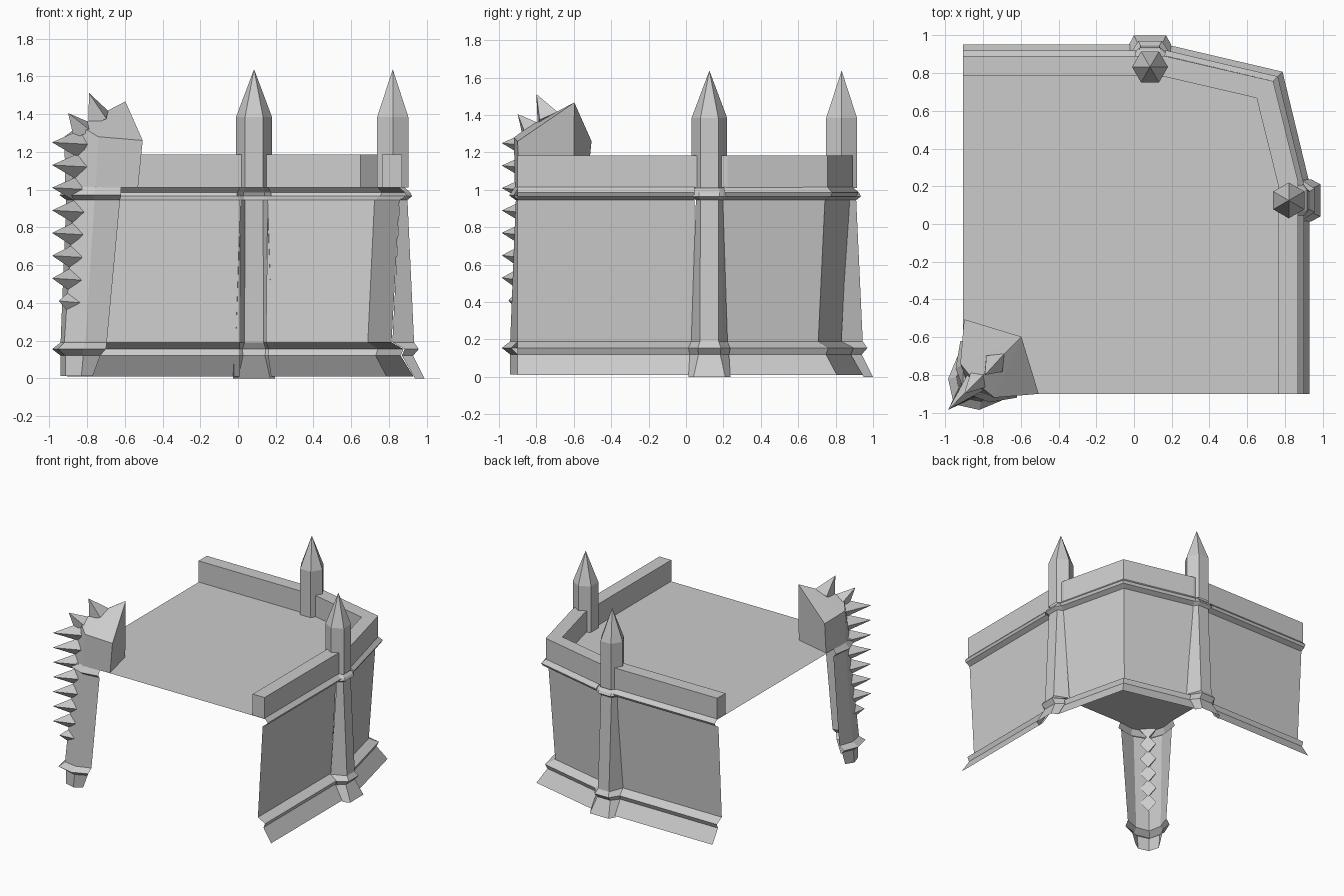
import bpy, math
from mathutils import Vector

if "Cube" in bpy.data.objects:
    bpy.data.objects.remove(bpy.data.objects["Cube"])


def make(name, verts, faces):
    me = bpy.data.meshes.new(name)
    me.from_pydata([tuple(v) for v in verts], [], faces)
    me.validate()
    me.update()
    ob = bpy.data.objects.new(name, me)
    bpy.context.collection.objects.link(ob)
    return ob


def offset(path, d):
    """Shift an open 2D path to its right (inward) with mitred corners."""
    pts = [Vector(p) for p in path]
    dirs = [(b - a).normalized() for a, b in zip(pts, pts[1:])]
    norms = [Vector((t.y, -t.x)) for t in dirs]
    out = []
    for i, p in enumerate(pts):
        a, b = norms[max(i - 1, 0)], norms[min(i, len(norms) - 1)]
        m = (a + b).normalized()
        out.append(p + m * (d / m.dot(a)))
    return out


def loft(name, rings, closed=False, cap_ends=False, cap_top=False):
    """Skin a list of equally long 3D rows."""
    n, k = len(rings[0]), len(rings)
    verts = [v for r in rings for v in r]
    faces = []
    for j in range(k - 1):
        for i in range(n if closed else n - 1):
            a, b = j * n + i, j * n + (i + 1) % n
            faces.append((a, b, b + n, a + n))
    if cap_ends:
        faces.append([j * n for j in range(k)])
        faces.append([j * n + n - 1 for j in reversed(range(k))])
    if cap_top:
        faces.append([(k - 1) * n + i for i in range(n)])
    return make(name, verts, faces)


def sweep(name, path, profile, cap_ends=False):
    rings = [[(p.x, p.y, z) for p in offset(path, d)] for d, z in profile]
    return loft(name, rings, cap_ends=cap_ends)


# Outline of the wall foot
A, B, C, D, E = (-.905, .95), (.17, .95), (.787, .807), (.93, .23), (.93, -.9)

# Leaning wall shells with flared foot and moulded bands: (inset, height)
wall_profile = [(0, .01), (.07, .12), (.055, .155), (.12, .19), (.077, .945),
                (.04, .965), (.03, .985), (.06, 1.015)]
for name, path in (("back_wall", [A, (.01, .95)]),
                   ("corner_wall", [(.175, .95), C, (.93, .215)]),
                   ("right_wall", [(.93, .045), E])):
    sweep(name, path, wall_profile)

# Parapet
sweep("parapet", [A, B, C, D, E],
      [(.06, 1.012), (.06, 1.185), (.167, 1.185), (.167, 1.012)], cap_ends=True)

# Deck
deck = [(p.x, p.y, 1.01) for p in offset([A, B, C, D, E], .06)] + [(-.905, -.9, 1.01)]
make("deck", deck, [tuple(reversed(range(len(deck))))])

# Half-hexagon buttresses: (height, outer face, half face, side, half width)
buttress = [(0, 1.0, .085, .95, .112), (.12, .94, .058, .88, .105),
            (.155, .97, .062, .895, .112), (.19, .945, .05, .83, .097),
            (.945, .91, .048, .868, .072), (.965, .935, .055, .905, .092),
            (.985, .925, .055, .895, .09), (1.015, .89, .05, .86, .075)]


def place(p, right):
    """p = (along wall, outward, z) put on the back or the right wall."""
    a, o, z = p
    return (o - .012, .125 + a, z) if right else (.085 + a, o, z)


for side in (False, True):
    tag = "right" if side else "back"
    loft(tag + "_buttress",
         [[place(p, side) for p in ((-w, s, z), (-h, o, z), (h, o, z), (w, s, z))]
          for z, o, h, s, w in buttress], cap_top=True)
    # Hexagonal pinnacle with pointed cap
    rings = []
    for z, r in ((1.01, .095), (1.385, .095), (1.635, .001)):
        rings.append([place((r * math.cos(i * math.pi / 3),
                             .832 + r * math.sin(i * math.pi / 3), z), side)
                      for i in range(6)])
    loft(tag + "_pinnacle", rings, closed=True, cap_top=True)


# Spiked corner column, mirrored over the diagonal
def half_ring(z, apex, p1, p2):
    return [(*p2, z), (*p1, z), (apex, apex, z), (p1[1], p1[0], z), (p2[1], p2[0], z)]


column = [half_ring(.012, -.915, (-.83, -.94), (-.77, -.9)),
          half_ring(.12, -.915, (-.82, -.94), (-.73, -.9)),
          half_ring(.155, -.955, (-.82, -.985), (-.70, -.935)),
          half_ring(.19, -.92, (-.81, -.94), (-.695, -.9)),
          half_ring(.945, -.87, (-.76, -.91), (-.625, -.895)),
          half_ring(.97, -.895, (-.765, -.945), (-.62, -.92)),
          half_ring(1.015, -.87, (-.75, -.915), (-.62, -.895))]
loft("corner_column", column)

# Column head with a sloping faceted top
low = half_ring(1.01, -.87, (-.755, -.915), (-.53, -.895)) + [(-.6, -.6, 1.01)]
high = [(-.505, -.9, 1.26), (-.74, -.92, 1.28), (-.84, -.84, 1.34),
        (-.92, -.74, 1.28), (-.9, -.505, 1.26), (-.597, -.597, 1.467)]
faces = [(i, (i + 1) % 6, 6 + (i + 1) % 6, 6 + i) for i in range(6)]
faces += [(6 + i, 7 + i, 11) for i in range(4)] + [(5, 4, 3, 2, 1, 0)]
make("column_head", low + high, faces)


# Row of spikes along the outer edge and over the head
def spike(name, base, tip, up, half_h, half_w):
    base, tip, up = Vector(base), Vector(tip), Vector(up).normalized()
    side = Vector((1, -1, 0)).normalized()
    v = [base + up * half_h, base + side * half_w,
         base - up * half_h, base - side * half_w, tip]
    make(name, v, [(0, 1, 4), (1, 2, 4), (2, 3, 4), (3, 0, 4), (3, 2, 1, 0)])


for i in range(8):
    z = .41 + .12 * i
    e = -.92 + .05 * (min(z, .945) - .19) / .755
    b = e + .03
    t = -.95 if i == 0 else -.985
    spike("edge_spike_%d" % (i + 1), (b, b, z - .01), (t, t, z), (0, 0, 1), .075, .06)
spike("brow_spike", (-.82, -.82, 1.31), (-.9, -.9, 1.405), (1, 1, .8), .08, .06)
spike("crown_spike", (-.74, -.74, 1.375), (-.79, -.8, 1.512), (1, 1, .8), .085, .06)
